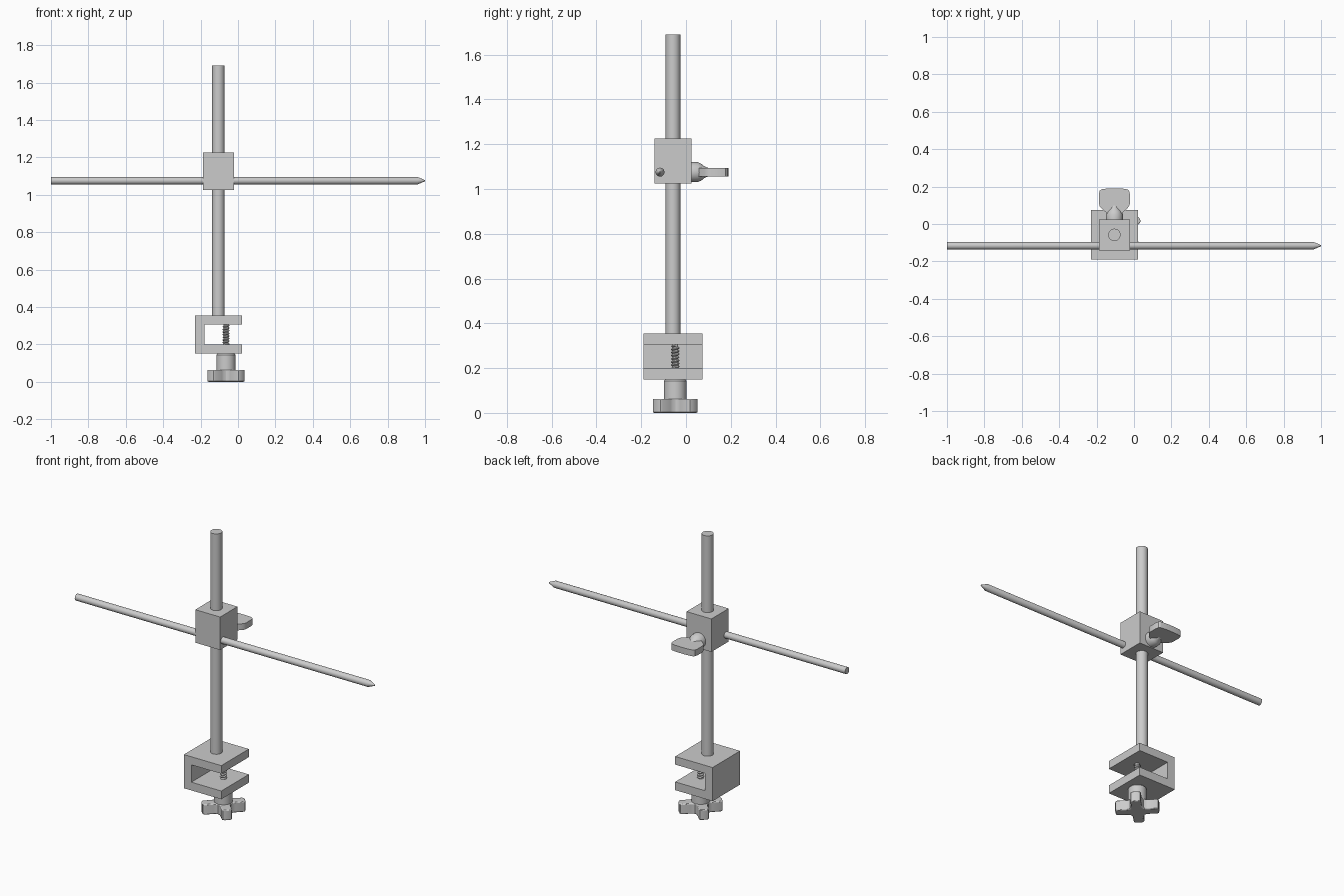
import bpy, bmesh, math
from mathutils import Vector, Matrix

if "Cube" in bpy.data.objects:
    bpy.data.objects.remove(bpy.data.objects["Cube"], do_unlink=True)

GREY = 0.6
metal = bpy.data.materials.new("grey metal")
metal.use_nodes = True
metal.diffuse_color = (GREY, GREY, GREY, 1)
metal.node_tree.nodes["Principled BSDF"].inputs["Base Color"].default_value = (GREY, GREY, GREY, 1)

POST = Vector((-0.105, -0.058, 0))
SCREW = Vector((-0.064, -0.048, 0))
TO_X = Matrix.Rotation(math.pi / 2, 4, "Y")
TO_Y = Matrix.Rotation(-math.pi / 2, 4, "X")


def finish(name, bm, place=Matrix(), smooth=False):
    bm.transform(place)
    bmesh.ops.recalc_face_normals(bm, faces=bm.faces)
    mesh = bpy.data.meshes.new(name)
    bm.to_mesh(mesh)
    bm.free()
    mesh.materials.append(metal)
    obj = bpy.data.objects.new(name, mesh)
    bpy.context.collection.objects.link(obj)
    if smooth:
        bpy.ops.object.select_all(action="DESELECT")
        obj.select_set(True)
        bpy.context.view_layer.objects.active = obj
        bpy.ops.object.shade_smooth_by_angle(angle=math.radians(30))
    return obj


def lathe(name, profile, place, sides=32):
    """Closed turned solid from (radius, height) pairs."""
    bm = bmesh.new()
    rings = [[bm.verts.new((r * math.cos(math.tau * i / sides), r * math.sin(math.tau * i / sides), h))
              for i in range(sides)] for r, h in profile]
    for a, b in zip(rings, rings[1:]):
        for i in range(sides):
            j = (i + 1) % sides
            bm.faces.new((a[i], a[j], b[j], b[i]))
    bm.faces.new(rings[0])
    bm.faces.new(rings[-1])
    return finish(name, bm, place, True)


def prism(name, outline, depth, place=Matrix(), smooth=False):
    """Outline in local xy, extruded along local +z."""
    bm = bmesh.new()
    face = bm.faces.new([bm.verts.new((x, y, 0)) for x, y in outline])
    top = bmesh.ops.extrude_face_region(bm, geom=[face])["geom"]
    bmesh.ops.translate(bm, vec=(0, 0, depth), verts=[v for v in top if isinstance(v, bmesh.types.BMVert)])
    return finish(name, bm, place, smooth)


# Upright post and horizontal pointed rod
lathe("post", [(0.033, 0.34), (0.033, 1.69)], Matrix.Translation(POST))
lathe("pointer_rod", [(0.02, -1), (0.02, 0.96), (0.003, 1)],
      Matrix.Translation((0, -0.116, 1.075)) @ TO_X, 24)

# Sliding block
block = [(-0.188, -0.141), (-0.021, -0.141), (-0.021, 0.025), (-0.188, 0.025)]
prism("sliding_block", block, 0.2, Matrix.Translation((0, 0, 1.025)))

# C-shaped clamp, open towards +x
c_shape = [(-0.23, 0.15), (0.021, 0.15), (0.021, 0.2), (-0.18, 0.2),
           (-0.18, 0.305), (0.021, 0.305), (0.021, 0.354), (-0.23, 0.354)]
prism("clamp_frame", c_shape, 0.264, Matrix.Translation((0, 0.074, 0)) @ Matrix.Rotation(math.pi / 2, 4, "X"))

# Threaded clamp screw: core plus helical ridge
lathe("screw_core", [(0.013, 0.06), (0.013, 0.305)], Matrix.Translation(SCREW), 20)
bm = bmesh.new()
steps, turns, pitch = 20, 8, 0.014
rows = []
for i in range(steps * turns + 1):
    a = math.tau * i / steps
    z = 0.182 + pitch * i / steps
    rows.append([bm.verts.new((r * math.cos(a), r * math.sin(a), z + dz))
                 for r, dz in ((0.0125, 0), (0.0185, pitch * 0.4), (0.0185, pitch * 0.6), (0.0125, pitch))])
for a, b in zip(rows, rows[1:]):
    for k in range(3):
        bm.faces.new((a[k], b[k], b[k + 1], a[k + 1]))
finish("screw_thread", bm, Matrix.Translation(SCREW), True)

# Knob under the clamp: stem and four-armed star
lathe("knob_stem", [(0.051, 0.03), (0.051, 0.143), (0.044, 0.151)], Matrix.Translation(SCREW))
arm = [(0.037, -0.037), (0.048, -0.031), (0.06, -0.029), (0.108, -0.029), (0.117, -0.024),
       (0.121, -0.012), (0.121, 0.012), (0.117, 0.024), (0.108, 0.029), (0.06, 0.029), (0.048, 0.031)]
star = []
for k in range(4):
    turn = Matrix.Rotation(math.radians(45 + 90 * k), 2)
    star += [tuple(turn @ Vector(p)) for p in arm]
knob = prism("star_knob", star, 0.063, Matrix.Translation(SCREW), True)
edge = knob.modifiers.new("soft_edge", "BEVEL")
edge.width, edge.segments, edge.limit_method, edge.angle_limit = 0.005, 2, "ANGLE", math.radians(60)

# Wing screw at the back of the block
lathe("wing_screw_collar", [(0.045, 0), (0.045, 0.028), (0.037, 0.045), (0.026, 0.058), (0.019, 0.075)],
      Matrix.Translation((POST.x, 0.024, 1.075)) @ TO_Y)
half = [(0.03, 0.05), (0.045, 0.062), (0.066, 0.08), (0.078, 0.094), (0.083, 0.11),
        (0.083, 0.16), (0.079, 0.177), (0.07, 0.185), (0.045, 0.189), (0.015, 0.19)]
wing = half + [(-x, y) for x, y in reversed(half)]
prism("wing_screw_grip", wing, 0.038, Matrix.Translation((POST.x, 0, 1.056)), True)
